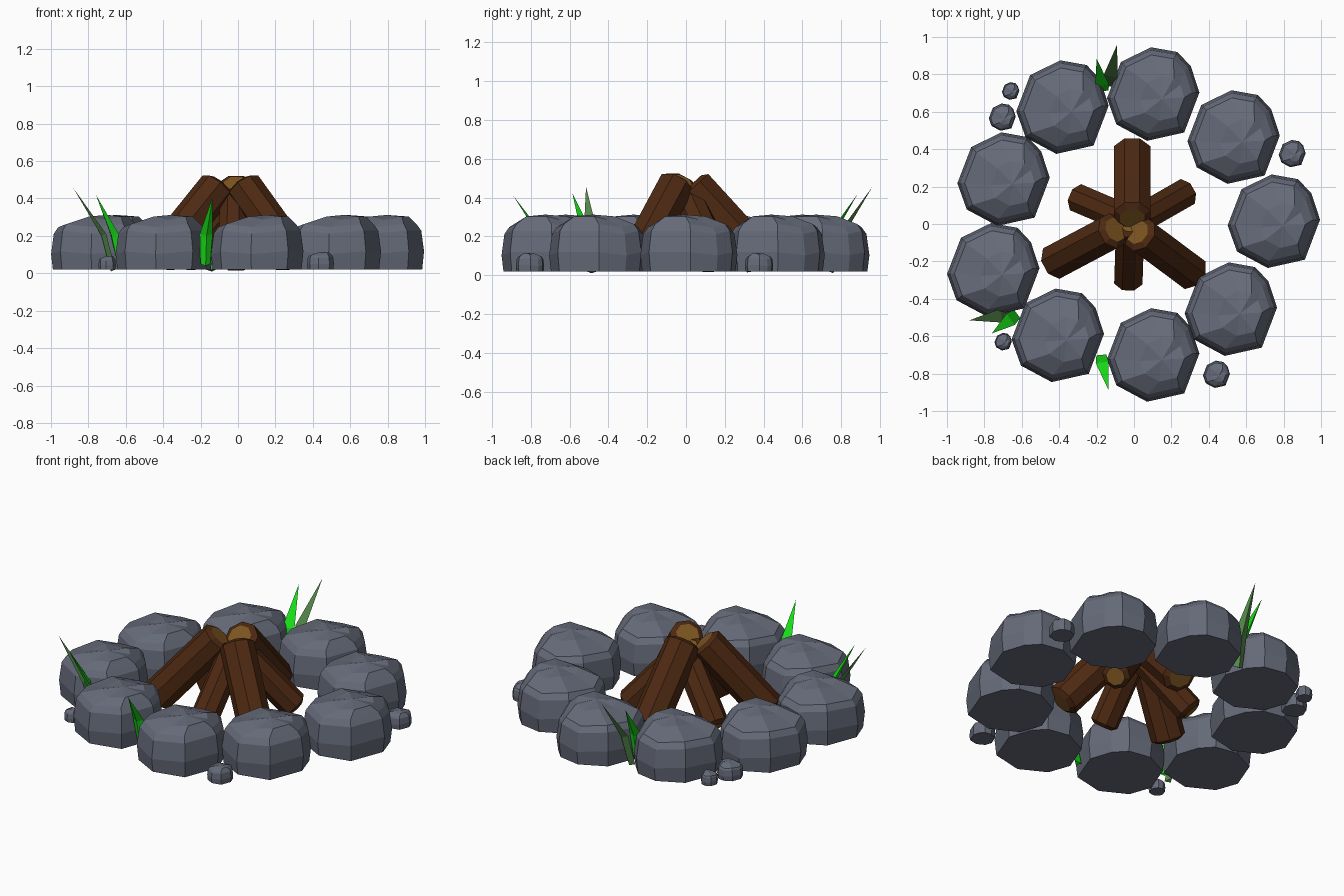
import bpy
from math import radians, cos, sin
from mathutils import Vector

if "Cube" in bpy.data.objects:
    bpy.data.objects.remove(bpy.data.objects["Cube"])


def material(name, rgb):
    m = bpy.data.materials.new(name)
    m.diffuse_color = (*rgb, 1)
    m.use_nodes = True
    m.node_tree.nodes["Principled BSDF"].inputs["Base Color"].default_value = m.diffuse_color
    return m


STONE = material("stone", (0.13, 0.145, 0.19))
BARK = material("bark", (0.075, 0.022, 0.006))
WOOD = material("cut_wood", (0.2, 0.09, 0.015))
GREEN = material("bright_grass", (0.01, 0.75, 0.01))
DULL = material("dull_grass", (0.09, 0.25, 0.07))


def make(name, verts, faces, mats, slots=None):
    me = bpy.data.meshes.new(name)
    me.from_pydata(verts, [], faces)
    for m in mats:
        me.materials.append(m)
    if slots:
        me.polygons.foreach_set("material_index", slots)
    ob = bpy.data.objects.new(name, me)
    bpy.context.collection.objects.link(ob)
    return ob


def bridge(n, rings):
    """Quads joining consecutive rings of n vertices."""
    return [(r * n + i, r * n + (i + 1) % n, (r + 1) * n + (i + 1) % n, (r + 1) * n + i)
            for r in range(rings - 1) for i in range(n)]


# Boulder shape: uneven outline, flat underside, domed top
OUTLINE = [(3, .25), (37, .255), (60, .265), (92, .255), (134, .245),
           (184, .245), (219, .25), (263, .247), (310, .262)]
RINGS = [(0, .96), (.09, 1), (.20, .94), (.235, .84), (.275, .48)]


def stone(name, x, y, s=1.0, hs=1.0):
    n = len(OUTLINE)
    verts = []
    for z, k in RINGS:
        for i, (a, r) in enumerate(OUTLINE):
            dz = .008 * (-1) ** i if 0 < z else 0
            verts.append((x + s * (r * k * cos(radians(a)) + .05 * (z > .25)),
                          y + s * (r * k * sin(radians(a)) - .02 * (z > .25)),
                          .02 + (z + dz) * hs))
    verts.append((x + .05 * s, y - .02 * s, .02 + .292 * hs))
    faces = bridge(n, len(RINGS)) + [tuple(range(n - 1, -1, -1))]
    top = n * (len(RINGS) - 1)
    faces += [(top + i, top + (i + 1) % n, len(verts) - 1) for i in range(n)]
    make(name, verts, faces, [STONE])


# Ring of boulders
for i, (x, y) in enumerate([(.10, .69), (-.385, .62), (-.70, .235), (-.755, -.25), (-.41, -.60),
                            (.10, -.705), (.515, -.46), (.745, .01), (.53, .46)]):
    stone(f"boulder_{i + 1}", x, y)

# Pebbles outside the ring
for i, (x, y, r) in enumerate([(-.66, .71, .047), (-.705, .57, .073), (.845, .375, .073),
                               (.44, -.805, .073), (-.70, -.63, .047)]):
    stone(f"pebble_{i + 1}", x, y, r / .25, .32 if r > .05 else .25)


# Leaning eight-sided logs with chamfered ends and pale cut faces
def log(name, top, foot, r):
    top, foot = Vector(top), Vector(foot)
    axis = top - foot
    length = axis.length
    q = axis.to_track_quat('Z', 'Y')
    n = 8
    verts = []
    for z, k in [(0, .68), (.02, 1), (length - .02, 1), (length, .68)]:
        for i in range(n):
            a = radians(360 * (i + .5) / n)
            verts.append(foot + q @ Vector((r * k * cos(a), r * k * sin(a), z)))
    faces = bridge(n, 4) + [tuple(range(n - 1, -1, -1)), tuple(range(3 * n, 4 * n))]
    make(name, verts, faces, [BARK, WOOD], [0] * (3 * n) + [1, 1])


log("back_log", (-.01, .03, .47), (-.01, .40, .065), .105)
log("left_log", (-.10, -.03, .475), (-.43, -.205, .065), .1)
log("right_log", (.02, -.045, .475), (.315, -.265, .065), .1)
log("short_log_left", (.0, .01, .40), (-.305, .14, .055), .082)
log("short_log_right", (.0, .01, .40), (.28, .17, .055), .082)
log("short_log_front", (-.02, -.0, .42), (-.03, -.31, .055), .082)


# Folded grass blades: triangular section tapering to a point
def blade(name, base, mid, tip, w, side, mat):
    base, mid, tip, side = Vector(base), Vector(mid), Vector(tip), Vector(side).normalized()
    out = side.cross(tip - base).normalized()
    verts = []
    for c, k in ((base, .75), (mid, 1)):
        verts += [c - side * w * k / 2, c + side * w * k / 2, c + out * w * .3]
    verts.append(tip)
    make(name, verts, bridge(3, 2) + [(2, 1, 0), (3, 4, 6), (4, 5, 6), (5, 3, 6)], [mat])


blade("front_grass", (-.175, -.70, .05), (-.17, -.74, .21), (-.135, -.89, .41), .07, (1, .1, 0), GREEN)
blade("left_grass_bright", (-.625, -.48, .05), (-.66, -.51, .21), (-.76, -.585, .42), .075, (.6, -.8, 0), GREEN)
blade("left_grass_dull", (-.66, -.485, .02), (-.71, -.49, .21), (-.88, -.515, .455), .075, (.15, -1, 0), DULL)
blade("back_grass_bright", (-.165, .71, .05), (-.17, .74, .21), (-.20, .885, .42), .075, (-1, -.15, 0), GREEN)
blade("back_grass_dull", (-.145, .74, .02), (-.125, .79, .21), (-.09, .96, .455), .075, (-1, .25, 0), DULL)
